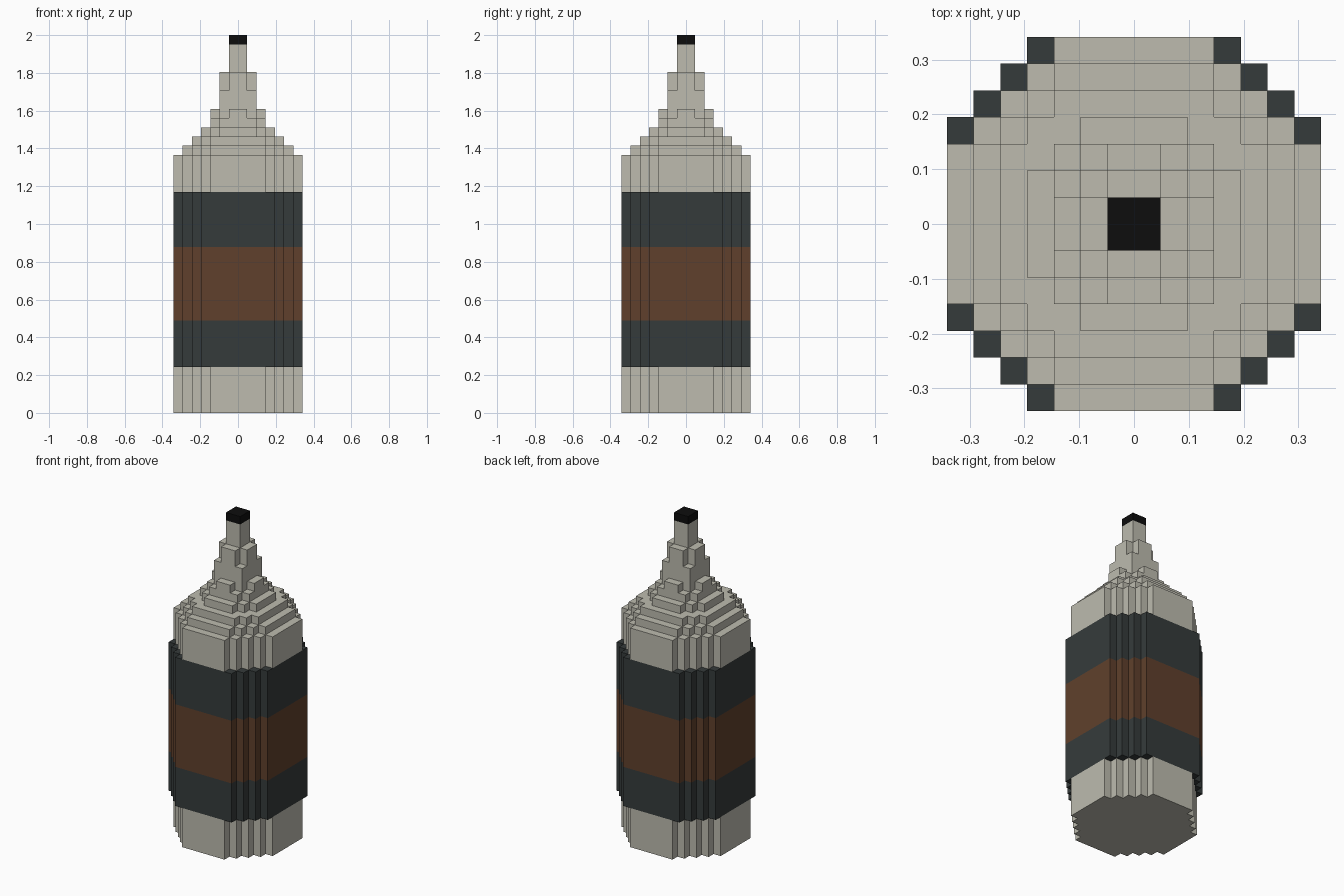
import bpy
import bmesh
from mathutils import Vector

cube = bpy.data.objects.get("Cube")
if cube:
    bpy.data.objects.remove(cube, do_unlink=True)

UNIT = 2 / 41  # one block; the whole model is 41 blocks tall


def material(name, rgb):
    mat = bpy.data.materials.new(name)
    mat.use_nodes = True
    color = (*rgb, 1)
    mat.diffuse_color = color
    bsdf = next(n for n in mat.node_tree.nodes if n.type == "BSDF_PRINCIPLED")
    bsdf.inputs["Base Color"].default_value = color
    return mat


def stepped_outline(flat, half):
    """Blocky octagon: straight sides of half-length flat, stair-stepped corners."""
    quarter = []
    for i in range(half - flat + 1):
        if i:
            quarter.append((half - i, flat + i - 1))
        quarter.append((half - i, flat + i))
    outline = []
    for _ in range(4):
        outline += quarter
        quarter = [(-y, x) for x, y in quarter]
    return outline


def build_part(name, mat, tiers):
    """Stack of stepped prisms, each given as (bottom, top, flat, half) in blocks."""
    bm = bmesh.new()
    for bottom, top, flat, half in tiers:
        base = bm.faces.new([bm.verts.new(Vector((x, y, bottom)) * UNIT)
                             for x, y in stepped_outline(flat, half)])
        solid = bmesh.ops.extrude_face_region(bm, geom=[base], use_keep_orig=True)
        moved = [v for v in solid["geom"] if isinstance(v, bmesh.types.BMVert)]
        bmesh.ops.translate(bm, verts=moved, vec=(0, 0, (top - bottom) * UNIT))
    bmesh.ops.recalc_face_normals(bm, faces=bm.faces)
    mesh = bpy.data.meshes.new(name)
    bm.to_mesh(mesh)
    bm.free()
    mesh.materials.append(mat)
    bpy.context.collection.objects.link(bpy.data.objects.new(name, mesh))


pale = material("pale_grey", (0.51, 0.50, 0.43))
dark = material("dark_slate", (0.036, 0.044, 0.044))
brown = material("brown", (0.117, 0.051, 0.025))
black = material("black", (0.004, 0.004, 0.004))

# Lower body and the wrapped bands
build_part("base", pale, [(0, 5, 3, 7)])
build_part("lower_band", dark, [(5, 10, 4, 7)])
build_part("middle_band", brown, [(10, 18, 4, 7)])
build_part("upper_band", dark, [(18, 24, 4, 7)])

# Upper body narrowing in steps
build_part("shoulder", pale, [
    (24, 28, 3, 7), (28, 29, 3, 6), (29, 30, 3, 5), (30, 31, 2, 4)])

# Nozzle with flared foot and notched collar
build_part("nozzle", pale, [
    (31, 32, 2, 3), (32, 33, 1, 3), (33, 35, 2, 2), (35, 37, 1, 2), (37, 40, 1, 1)])
build_part("tip", black, [(40, 41, 1, 1)])
